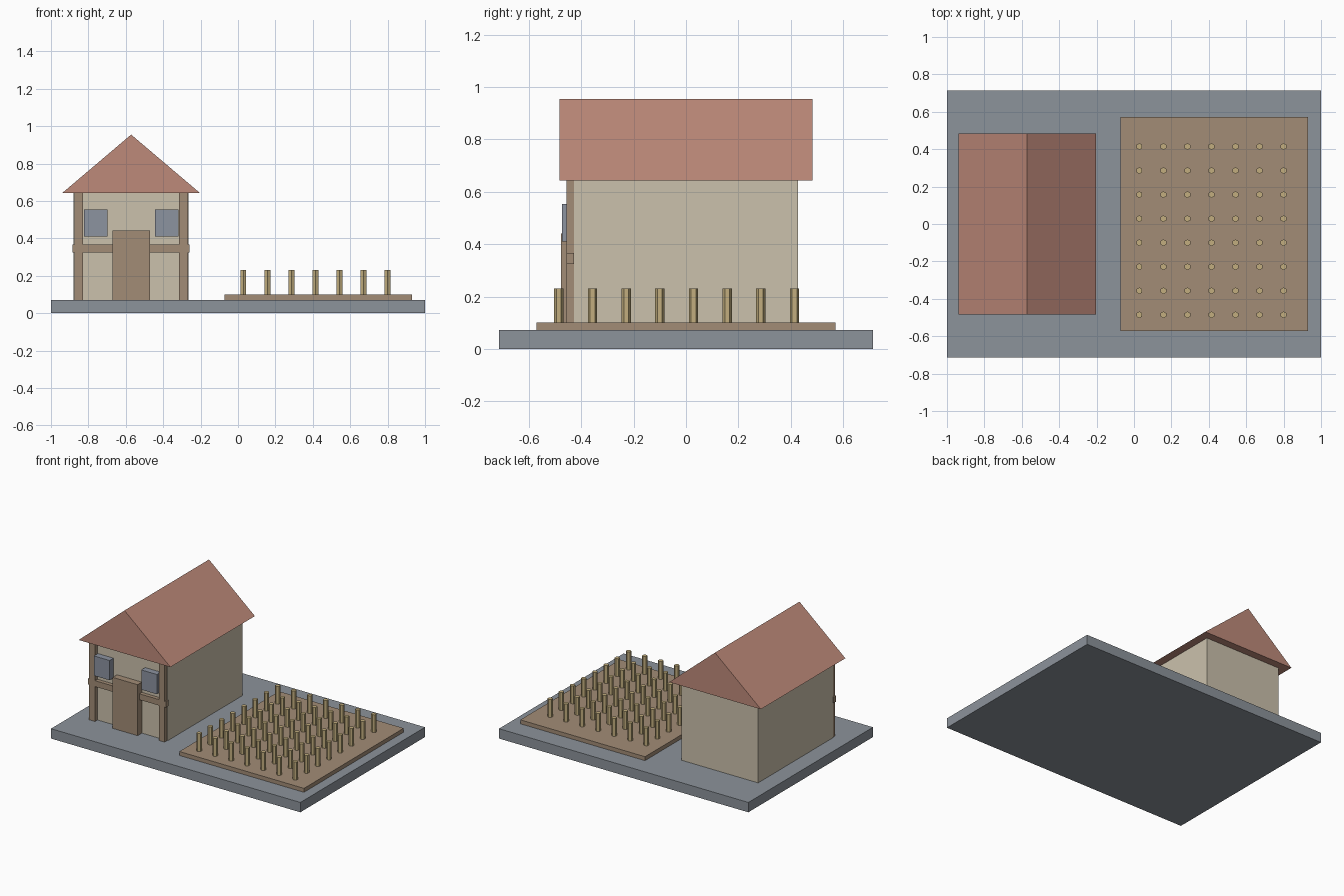
import bpy, bmesh, math

cube = bpy.data.objects.get("Cube")
if cube:
    bpy.data.objects.remove(cube, do_unlink=True)


def material(name, rgb):
    # sRGB bytes to linear
    c = [((v / 255 + 0.055) / 1.055) ** 2.4 for v in rgb] + [1.0]
    m = bpy.data.materials.new(name)
    m.use_nodes = True
    m.diffuse_color = c
    m.node_tree.nodes["Principled BSDF"].inputs["Base Color"].default_value = c
    return m


STONE = material("grey_stone", (140, 147, 155))
PLASTER = material("cream_plaster", (203, 193, 172))
TILE = material("red_tile", (190, 138, 122))
WOOD = material("brown_wood", (162, 140, 118))
STALK = material("straw", (194, 174, 126))
GLASS = material("window_grey", (140, 147, 160))


def finish(name, bm, mat):
    bmesh.ops.recalc_face_normals(bm, faces=bm.faces)
    me = bpy.data.meshes.new(name)
    bm.to_mesh(me)
    bm.free()
    me.materials.append(mat)
    ob = bpy.data.objects.new(name, me)
    bpy.context.collection.objects.link(ob)
    return ob


def box(name, x, y, z, mat):
    # x, y and z are (low, high) ranges
    bm = bmesh.new()
    bmesh.ops.create_cube(bm, size=1)
    for v in bm.verts:
        v.co = [r[0] if c < 0 else r[1] for c, r in zip(v.co, (x, y, z))]
    return finish(name, bm, mat)


GROUND = 1 / 14
CX = -8 / 14      # house centre line
EAVES = 9 / 14

# Ground slab and field bed
box("ground_slab", (-1, 1), (-0.714, 0.714), (0, GROUND), STONE)
box("field_bed", (-0.071, 0.929), (-0.571, 0.571), (GROUND, 0.1), WOOD)

# House walls
box("house_walls", (CX - 0.307, CX + 0.307), (-0.428, 0.428), (GROUND, EAVES), PLASTER)

# Gabled roof: triangle profile extruded along the house
bm = bmesh.new()
profile = [(CX - 0.368, EAVES), (CX + 0.368, EAVES), (CX, 0.955)]
gable = bm.faces.new([bm.verts.new((x, -0.484, z)) for x, z in profile])
new = bmesh.ops.extrude_face_region(bm, geom=[gable])["geom"]
bmesh.ops.translate(bm, vec=(0, 0.968, 0),
                    verts=[g for g in new if isinstance(g, bmesh.types.BMVert)])
bm.faces.ensure_lookup_table()
if not any(all(v.co.y < 0 for v in f.verts) for f in bm.faces):
    bm.faces.new([v for v in bm.verts if v.co.y < 0])
finish("roof", bm, TILE)

# Timber frame, windows and door on the front
box("cross_beam", (CX - 0.313, CX + 0.313), (-0.456, -0.428), (0.324, 0.367), WOOD)
for side, s in (("right", -1), ("left", 1)):
    def span(a, b):
        return sorted((CX + s * a, CX + s * b))
    box(side + "_post", span(0.256, 0.303), (-0.457, -0.426), (GROUND, EAVES), WOOD)
    box(side + "_window", span(0.127, 0.252), (-0.473, -0.428), (0.411, 0.554), GLASS)
box("door", (CX - 0.1, CX + 0.1), (-0.477, -0.428), (GROUND, 0.441), WOOD)

# Rows of crop stalks
STEP = 1.8 / 14
for i in range(7):
    for j in range(8):
        bm = bmesh.new()
        bmesh.ops.create_cone(bm, cap_ends=True, segments=6, radius1=0.0179,
                              radius2=0.0179, depth=0.13)
        bmesh.ops.translate(bm, verts=bm.verts,
                            vec=(0.4 / 14 + i * STEP, -6.8 / 14 + j * STEP, 0.165))
        finish(f"stalk_{i}_{j}", bm, STALK)
